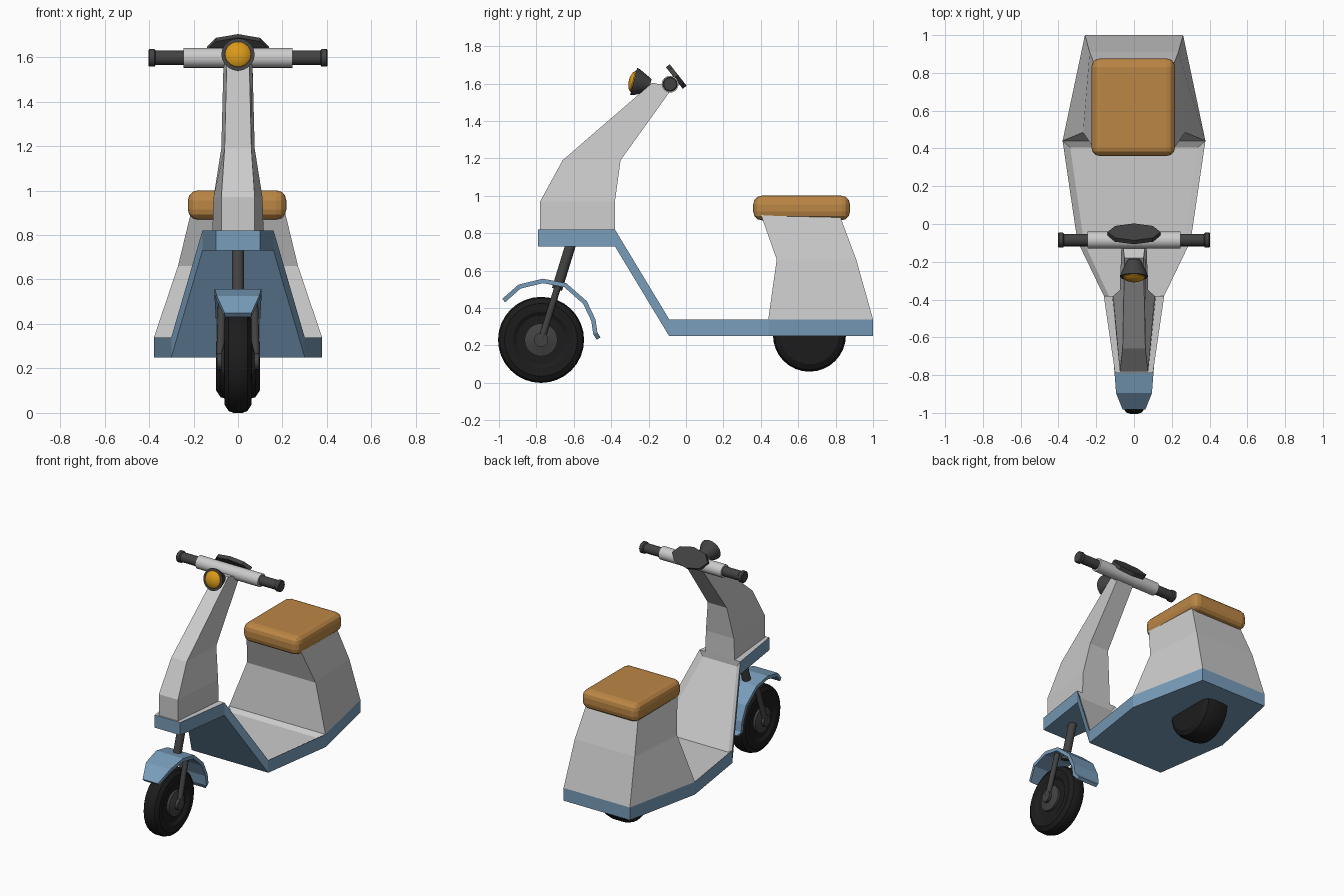
import bpy, bmesh, math
from mathutils import Vector, Matrix

if "Cube" in bpy.data.objects:
    bpy.data.objects.remove(bpy.data.objects["Cube"])


def material(name, color):
    m = bpy.data.materials.new(name)
    m.diffuse_color = (*color, 1)
    m.use_nodes = True
    m.node_tree.nodes["Principled BSDF"].inputs["Base Color"].default_value = m.diffuse_color
    return m


BLUE = material("blue paint", (0.19, 0.34, 0.50))
TAN = material("tan leather", (0.50, 0.24, 0.06))
DARK = material("dark metal", (0.055, 0.055, 0.055))
BLACK = material("rubber", (0.012, 0.012, 0.012))
AMBER = material("amber glass", (0.70, 0.32, 0.01))


def finish(name, bm, mat=None, smooth=None):
    bmesh.ops.recalc_face_normals(bm, faces=bm.faces)
    mesh = bpy.data.meshes.new(name)
    bm.to_mesh(mesh)
    bm.free()
    if mat:
        mesh.materials.append(mat)
    if smooth:
        mesh.shade_smooth()
        mesh.set_sharp_from_angle(angle=math.radians(smooth))
    ob = bpy.data.objects.new(name, mesh)
    bpy.context.collection.objects.link(ob)
    return ob


def loft(rings):
    """Skin closed rings of points and cap both ends."""
    bm = bmesh.new()
    loops = [[bm.verts.new(p) for p in ring] for ring in rings]
    n = len(loops[0])
    for a, b in zip(loops, loops[1:]):
        for i in range(n):
            j = (i + 1) % n
            bm.faces.new((a[i], a[j], b[j], b[i]))
    bm.faces.new(loops[0][::-1])
    bm.faces.new(loops[-1])
    return bm


def lathe(name, profile, start, axis, mat, sides=32, smooth=30):
    """Turn (radius, distance) pairs about an axis from start."""
    rot = Vector(axis).to_track_quat('Z', 'Y').to_matrix()
    rings = []
    for r, h in profile:
        angles = [2 * math.pi * i / sides for i in range(sides)]
        rings.append([Vector(start) + rot @ Vector((r * math.cos(t), r * math.sin(t), h))
                      for t in angles])
    return finish(name, loft(rings), mat, smooth)


def rod(name, a, b, radius, mat, sides=16):
    d = Vector(b) - Vector(a)
    return lathe(name, [(radius, 0), (radius, d.length)], a, d, mat, sides)


def shell(name, rows):
    """Four-sided tower: rows of front (y, half width, z), back (y, half width, z)."""
    return finish(name, loft([[(-fw, fy, fz), (fw, fy, fz), (bw, by, bz), (-bw, by, bz)]
                              for fy, fw, fz, by, bw, bz in rows]))


# Footboard: blue sides and bottom, grey recessed top
stations = [(-0.79, 0.10, 0.82), (-0.38, 0.16, 0.82), (-0.09, 0.30, 0.34),
            (0.44, 0.378, 0.34), (1.0, 0.26, 0.34)]
bm = loft([[(-w, y, z - 0.09), (w, y, z - 0.09), (w, y, z), (-w, y, z)]
           for y, w, z in stations])
bmesh.ops.recalc_face_normals(bm, faces=bm.faces)
top = [f for f in bm.faces if f.normal.z > 0.3]
for f in bm.faces:
    f.material_index = 1
for f in top:
    f.material_index = 0
floor = [f for f in top if -0.3 < f.calc_center_median().y < 0.44]
res = bmesh.ops.inset_region(bm, faces=floor, thickness=0.035, depth=-0.022,
                             use_even_offset=True)
for f in res["faces"]:
    f.material_index = 0
board = finish("footboard", bm)
board.data.materials.append(None)
board.data.materials.append(BLUE)

# Steering column and rear body
shell("steering_column", [(-0.78, 0.075, 0.82, -0.38, 0.115, 0.82),
                          (-0.78, 0.075, 0.97, -0.38, 0.11, 0.97),
                          (-0.66, 0.06, 1.19, -0.35, 0.075, 1.19),
                          (-0.18, 0.05, 1.605, -0.07, 0.065, 1.58)])
shell("rear_body", [(0.44, 0.378, 0.34, 1.0, 0.26, 0.34),
                    (0.485, 0.27, 0.66, 0.91, 0.235, 0.66),
                    (0.40, 0.212, 0.90, 0.82, 0.20, 0.90)])

# Seat cushion
bm = bmesh.new()
bmesh.ops.create_cube(bm, size=1, matrix=Matrix.Translation((-0.004, 0.618, 0.935))
                      @ Matrix.Diagonal((0.443, 0.517, 0.132, 1)))
bmesh.ops.bevel(bm, geom=bm.edges[:], offset=0.046, segments=3, profile=0.5,
                affect='EDGES')
finish("seat", bm, TAN)

# Wheels
lathe("front_tyre", [(0.13, -0.045), (0.15, -0.058), (0.195, -0.06), (0.222, -0.042),
                     (0.23, -0.02), (0.23, 0.02), (0.222, 0.042), (0.195, 0.06),
                     (0.15, 0.058), (0.13, 0.045)], (0, -0.775, 0.23), (1, 0, 0), BLACK)
lathe("front_hub", [(0.038, -0.095), (0.038, -0.075), (0.088, -0.062), (0.088, 0.062),
                    (0.038, 0.075), (0.038, 0.095)], (0, -0.775, 0.23), (1, 0, 0), DARK)
lathe("rear_tyre", [(0.12, -0.10), (0.155, -0.098), (0.185, -0.078), (0.195, -0.04),
                    (0.195, 0.04), (0.185, 0.078), (0.155, 0.098), (0.12, 0.10)],
      (0, 0.66, 0.255), (1, 0, 0), BLACK)

# Fork
rod("fork_stem", (0, -0.607, 0.77), (0, -0.69, 0.50), 0.028, DARK)
for s, side in ((-1, "left"), (1, "right")):
    rod(f"fork_leg_{side}", (s * 0.072, -0.685, 0.515), (s * 0.08, -0.77, 0.24), 0.018, DARK)

# Front mudguard: (y, z, half width) along the arc
arc = [(-0.975, 0.44, 0.06), (-0.89, 0.515, 0.095), (-0.765, 0.545, 0.105),
       (-0.645, 0.522, 0.105), (-0.54, 0.43, 0.10), (-0.495, 0.335, 0.10),
       (-0.485, 0.265, 0.10), (-0.467, 0.237, 0.08)]
bm = bmesh.new()
pairs = [[bm.verts.new((s * w, y, z)) for s in (-1, 1)] for y, z, w in arc]
for a, b in zip(pairs, pairs[1:]):
    bm.faces.new((a[0], a[1], b[1], b[0]))
guard = finish("front_mudguard", bm, BLUE)
solid = guard.modifiers.new("thickness", 'SOLIDIFY')
solid.thickness = 0.024
solid.offset = 0

# Handlebar and grips
rod("handlebar", (-0.245, -0.085, 1.597), (0.245, -0.085, 1.597), 0.045, None, 24)
for s, side in ((-1, "left"), (1, "right")):
    lathe(f"grip_{side}", [(0.033, 0), (0.033, 0.13), (0.04, 0.136), (0.04, 0.158),
                           (0.034, 0.163)],
          (s * 0.24, -0.085, 1.597), (s, 0, 0), DARK, 16)

# Instrument plate
bm = bmesh.new()
bmesh.ops.create_cone(bm, cap_ends=True, segments=8, radius1=1, radius2=1, depth=1,
                      matrix=Matrix.Translation((0, -0.052, 1.638))
                      @ Matrix.Rotation(math.radians(-52), 4, 'X')
                      @ Matrix.Diagonal((0.14, 0.073, 0.026, 1)))
finish("instrument_plate", bm, DARK)

# Headlight, tilted slightly up
tilt = math.radians(14.5)
aim = Vector((0, -math.cos(tilt), math.sin(tilt)))
face = Vector((0, -0.28, 1.612))
lathe("headlight_shell", [(0.036, 0), (0.072, 0.075), (0.075, 0.09), (0.06, 0.09)],
      face - aim * 0.09, aim, DARK, 20)
lathe("headlight_lens", [(0.06, -0.005), (0.058, 0.004), (0.045, 0.016), (0.022, 0.024),
                         (0.006, 0.026)], face, aim, AMBER, 20)
